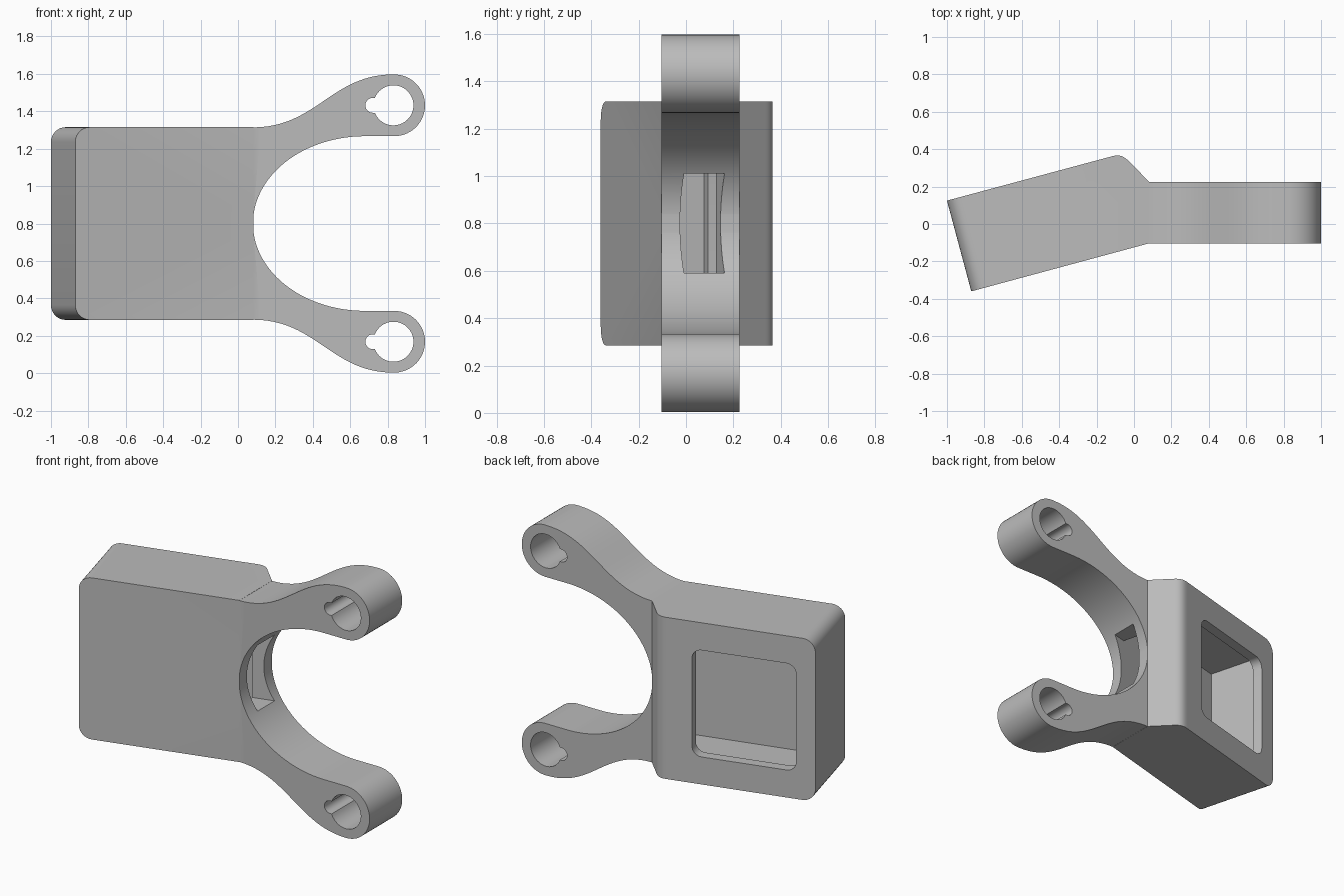
import bpy, bmesh
from math import sin, cos, pi, radians, sqrt
from mathutils import Matrix, Vector

cube = bpy.data.objects.get("Cube")
if cube:
    bpy.data.objects.remove(cube)

grey = bpy.data.materials.new("plain grey")
grey.use_nodes = True
grey.diffuse_color = (0.5, 0.5, 0.5, 1)
grey.node_tree.nodes["Principled BSDF"].inputs["Base Color"].default_value = (0.5, 0.5, 0.5, 1)

MID = 0.8                      # height of the symmetry plane
TILT = radians(15)             # turn of the housing about z
HOUSING = Matrix.Rotation(TILT, 4, "Z")


def prism(name, points, to_3d, low, high):
    """Extrude a closed 2D profile between two depths."""
    bm = bmesh.new()
    base = [bm.verts.new(to_3d(a, b, low)) for a, b in points]
    top = [bm.verts.new(to_3d(a, b, high)) for a, b in points]
    bm.faces.new(base)
    bm.faces.new(top)
    n = len(points)
    for i in range(n):
        j = (i + 1) % n
        bm.faces.new((base[i], base[j], top[j], top[i]))
    bmesh.ops.recalc_face_normals(bm, faces=bm.faces)
    mesh = bpy.data.meshes.new(name)
    bm.to_mesh(mesh)
    bm.free()
    ob = bpy.data.objects.new(name, mesh)
    bpy.context.collection.objects.link(ob)
    mesh.materials.append(grey)
    return ob


def along_z(a, b, d):
    return (a, b, d)


def along_y(a, b, d):
    return (a, d, MID + b)


def along_housing(a, b, d):
    return HOUSING @ Vector((a, d, MID + b))


def arc(cx, cy, rx, ry, start, end, n):
    pts = []
    for i in range(n + 1):
        t = radians(start + (end - start) * i / n)
        pts.append((cx + rx * cos(t), cy + ry * sin(t)))
    return pts


def bezier(p, n):
    pts = []
    for i in range(n + 1):
        t = i / n
        w = ((1 - t) ** 3, 3 * t * (1 - t) ** 2, 3 * t * t * (1 - t), t ** 3)
        pts.append(tuple(sum(k * q[c] for k, q in zip(w, p)) for c in (0, 1)))
    return pts


def rounded_box(x0, x1, half, r):
    return (arc(x1 - r, half - r, r, r, 0, 90, 8) + arc(x0 + r, half - r, r, r, 90, 180, 8)
            + arc(x0 + r, r - half, r, r, 180, 270, 8) + arc(x1 - r, r - half, r, r, 270, 360, 8))


def combine(target, other, operation):
    mod = target.modifiers.new(operation.lower(), "BOOLEAN")
    mod.operation = operation
    mod.solver = "EXACT"
    mod.object = other
    bpy.context.view_layer.objects.active = target
    bpy.ops.object.modifier_apply(modifier=mod.name)
    bpy.data.objects.remove(other)


# Tilted housing with a sloped rear shoulder
shoulder = bezier([(-0.025, 0.333), (-0.055, 0.365), (-0.08, 0.374), (-0.125, 0.36)], 8)
plan = [(-1, 0.125), (-0.87, -0.36), (0.082, -0.103), (0.082, 0.225)] + shoulder
bracket = prism("bracket", plan, along_z, MID - 0.515, MID + 0.515)

# Round the two long edges of the free end
bm = bmesh.new()
bm.from_mesh(bracket.data)
ends = [e for e in bm.edges if all(v.co.x < -0.8 for v in e.verts)
        and abs(e.verts[0].co.z - e.verts[1].co.z) < 0.01]
bmesh.ops.bevel(bm, geom=ends, offset=0.08, segments=8, profile=0.5, affect="EDGES")
bm.to_mesh(bracket.data)
bm.free()

# Fork with two round eyes, mirrored about the middle height
upper = ([(0.0, 0.514)]
         + bezier([(0.08, 0.514), (0.42, 0.515), (0.5, 0.797), (0.83, 0.797)], 24)
         + arc(0.835, 0.632, 0.165, 0.165, 88, -90, 28)
         + arc(0.68, 0, 0.6, 0.467, 90, 180, 36))
lower = [(x, -z) for x, z in reversed(upper[:-1])]
fork = prism("fork", upper + lower, along_y, -0.103, 0.225)
combine(bracket, fork, "UNION")

# Keyed holes through the eyes
HOLE, KEY = 0.107, 0.04
meet = sqrt(HOLE ** 2 - KEY ** 2)
spread = 180 - math_angle if (math_angle := 0) else 180 - 21.9
for side in (1, -1):
    keyhole = (arc(0.831, side * 0.632, HOLE, HOLE, -spread, spread, 40)
               + arc(0.721, side * 0.632, KEY, KEY, 90, 270, 12))
    combine(bracket, prism("hole_cutter", keyhole, along_y, -0.4, 0.5), "DIFFERENCE")

# Wide cavity, its rounded rear opening, and the slot into the fork
cavity = [(-0.885, -0.415), (0.045, -0.415), (0.045, 0.415), (-0.885, 0.415)]
combine(bracket, prism("cavity_cutter", cavity, along_housing, -0.045, 0.315), "DIFFERENCE")
opening = rounded_box(-0.815, -0.175, 0.34, 0.06)
combine(bracket, prism("opening_cutter", opening, along_housing, 0.25, 0.5), "DIFFERENCE")
slot = [(-0.1, -0.21), (0.3, -0.21), (0.3, 0.21), (-0.1, 0.21)]
combine(bracket, prism("slot_cutter", slot, along_housing, -0.045, 0.12), "DIFFERENCE")

# Smooth curves, crisp edges
bpy.ops.object.select_all(action="DESELECT")
bracket.select_set(True)
bpy.context.view_layer.objects.active = bracket
bpy.ops.object.shade_smooth_by_angle(angle=radians(30))
